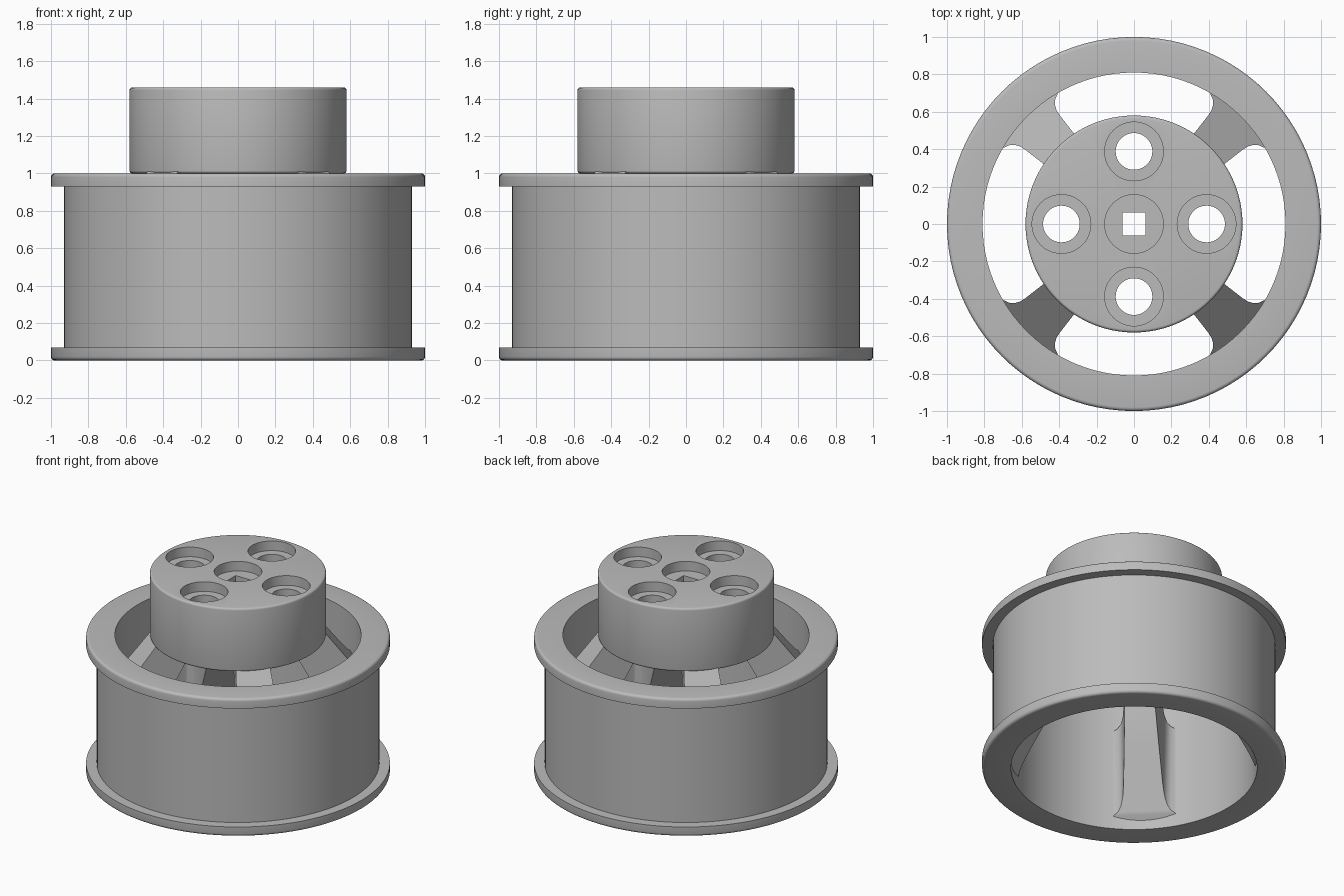
import bpy, bmesh, math
from mathutils import Matrix

cube = bpy.data.objects.get("Cube")
if cube:
    bpy.data.objects.remove(cube, do_unlink=True)

grey = bpy.data.materials.new("plain grey")
grey.use_nodes = True
colour = (0.5, 0.5, 0.5, 1)
grey.diffuse_color = colour
grey.node_tree.nodes["Principled BSDF"].inputs["Base Color"].default_value = colour

SEGMENTS = 96


def make_object(name, bm):
    bmesh.ops.recalc_face_normals(bm, faces=bm.faces)
    mesh = bpy.data.meshes.new(name)
    bm.to_mesh(mesh)
    bm.free()
    mesh.materials.append(grey)
    obj = bpy.data.objects.new(name, mesh)
    bpy.context.collection.objects.link(obj)
    return obj


def select_only(obj):
    bpy.ops.object.select_all(action='DESELECT')
    obj.select_set(True)
    bpy.context.view_layer.objects.active = obj


def smooth(obj):
    select_only(obj)
    bpy.ops.object.shade_smooth_by_angle(angle=math.radians(30))


def lathe(name, profile):
    """Revolve a closed (radius, height) outline; zero radii become caps."""
    bm = bmesh.new()
    verts = [bm.verts.new((r, 0, z)) for r, z in profile]
    edges = [bm.edges.new((verts[i - 1], verts[i])) for i in range(len(verts))
             if profile[i - 1][0] + profile[i][0] > 0]
    bmesh.ops.spin(bm, geom=verts + edges, cent=(0, 0, 0), axis=(0, 0, 1),
                   angle=math.tau, steps=SEGMENTS, use_merge=True)
    bmesh.ops.remove_doubles(bm, verts=bm.verts, dist=1e-4)
    return make_object(name, bm)


def corner(r, z, up, size=0.02):
    """Rounded outer edge; up is +1 for a top edge and -1 for a bottom edge."""
    points = []
    for k in range(5):
        a = k * math.pi / 8
        points.append((r - size + size * math.cos(a),
                       z + up * (size * math.sin(a) - size)))
    return points if up > 0 else points[::-1]


# Rim: a tube with a rounded flange at each end
rim_profile = ([(0.81, 0)] + corner(1, 0, -1)
               + [(1, 0.07), (0.93, 0.07), (0.93, 0.93), (1, 0.93)]
               + corner(1, 1, 1) + [(0.81, 1)])
smooth(lathe("rim", rim_profile))

# Raised hub
HUB_BOTTOM, HUB_TOP = 1.0, 1.46
hub = lathe("hub", [(0, HUB_BOTTOM)] + corner(0.58, HUB_BOTTOM, -1, 0.015)
            + corner(0.58, HUB_TOP, 1, 0.015) + [(0, HUB_TOP)])


def cut(target, x, y, size, bottom, sides):
    """Drill a round or square hole upward from the given height."""
    bm = bmesh.new()
    top = HUB_TOP + 0.1
    place = Matrix.Translation((x, y, (top + bottom) / 2))
    if sides == 4:
        place = place @ Matrix.Rotation(math.pi / 4, 4, 'Z')
    bmesh.ops.create_cone(bm, cap_ends=True, segments=sides, radius1=size,
                          radius2=size, depth=top - bottom, matrix=place)
    cutter = make_object("hole_cutter", bm)
    cutter.hide_render = True
    mod = target.modifiers.new("hole", 'BOOLEAN')
    mod.operation, mod.solver, mod.object = 'DIFFERENCE', 'EXACT', cutter
    select_only(target)
    bpy.ops.object.modifier_apply(modifier=mod.name)
    bpy.data.objects.remove(cutter, do_unlink=True)


# Counterbored bolt holes around a square drive hole
RECESS = HUB_TOP - 0.07
for i in range(4):
    a = i * math.pi / 2
    x, y = 0.388 * math.cos(a), 0.388 * math.sin(a)
    cut(hub, x, y, 0.157, RECESS, 48)
    cut(hub, x, y, 0.098, HUB_BOTTOM - 0.1, 48)
cut(hub, 0, 0, 0.157, RECESS, 48)
cut(hub, 0, 0, 0.0875, HUB_BOTTOM - 0.1, 4)
smooth(hub)

# Sloping spokes: (distance from the axis, half width), flaring into the rim
stations = [(0.3, 0.085), (0.57, 0.115), (0.69, 0.13), (0.725, 0.138),
            (0.752, 0.153), (0.77, 0.175), (0.78, 0.205), (0.84, 0.205)]
for i, side in enumerate(["back_left", "back_right", "front_right", "front_left"]):
    bm = bmesh.new()
    rings = []
    for r, w in stations:
        top = 1.01 - 1.3 * max(0, r - 0.57)
        low = 0.04 + 1.87 * max(0, 0.81 - r)
        rings.append([bm.verts.new(p) for p in
                      [(r, -w, low), (r, w, low), (r, w, top), (r, -w, top)]])
    for a, b in zip(rings, rings[1:]):
        for k in range(4):
            n = (k + 1) % 4
            bm.faces.new((a[k], a[n], b[n], b[k]))
    bm.faces.new(rings[0])
    bm.faces.new(rings[-1])
    turn = Matrix.Rotation(math.pi / 4 + i * math.pi / 2, 4, 'Z')
    bmesh.ops.transform(bm, matrix=turn, verts=bm.verts)
    smooth(make_object("spoke_" + side, bm))
